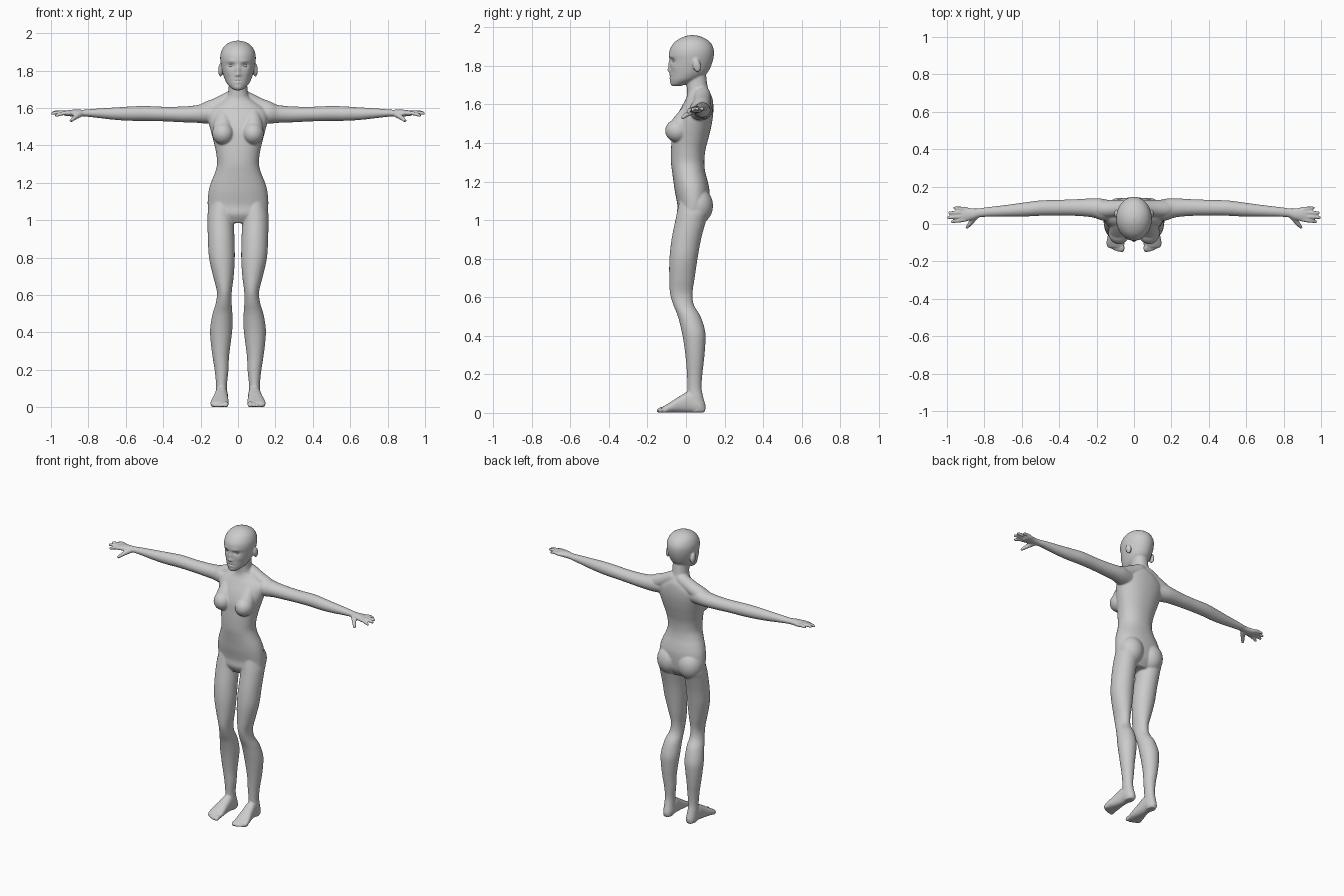
import bpy, bmesh
from math import sin, cos, pi, exp
from mathutils import Vector, Matrix

bm = bmesh.new()


def spline(a, b, c, d, t):
    return 0.5 * (2*b + (c - a)*t + (2*a - 5*b + 4*c - d)*t*t + (3*b - a - 3*c + d)*t**3)


def loft(rings, n=32, steps=4, power=1.0):
    """Skin smooth-interpolated elliptical rings, each (centre, axis_u, axis_v)."""
    rows, last = [], len(rings) - 1
    for i in range(last):
        q = [rings[max(0, min(last, i + k))] for k in (-1, 0, 1, 2)]
        for s in range(steps):
            rows.append([spline(*[Vector(r[j]) for r in q], s / steps) for j in range(3)])
    rows.append([Vector(v) for v in rings[-1]])

    def bend(v):
        return abs(v) ** power * (1 if v >= 0 else -1)
    grid = [[bm.verts.new(c + u * bend(cos(2*pi*k/n)) + v * bend(sin(2*pi*k/n)))
             for k in range(n)] for c, u, v in rows]
    for a, b in zip(grid, grid[1:]):
        for k in range(n):
            bm.faces.new((a[k], a[(k+1) % n], b[(k+1) % n], b[k]))
    bm.faces.new(grid[0][::-1])
    bm.faces.new(grid[-1])
    return [v for row in grid for v in row]


def zring(z, x0, x1, y0, y1):
    return ((x0+x1)/2, (y0+y1)/2, z), ((x1-x0)/2, 0, 0), (0, (y1-y0)/2, 0)


def capsule(points, radii):
    pts = [Vector(p) for p in points]
    d0, d1 = (pts[1]-pts[0]).normalized(), (pts[-1]-pts[-2]).normalized()
    r0, r1 = radii[0], radii[-1]
    row = [(pts[0]-d0*r0, .1*r0), (pts[0]-d0*r0*.7, .7*r0)] + list(zip(pts, radii)) \
        + [(pts[-1]+d1*r1*.7, .7*r1), (pts[-1]+d1*r1, .1*r1)]
    d = (pts[-1]-pts[0]).normalized()
    u = d.orthogonal().normalized()
    v = d.cross(u)
    loft([(p, u*r, v*r) for p, r in row], n=20, steps=3)


def ball(c, r, tilt=0):
    m = Matrix.Translation(c) @ Matrix.Rotation(tilt, 4, 'X') @ Matrix.Diagonal((*r, 1))
    bmesh.ops.create_uvsphere(bm, u_segments=32, v_segments=20, radius=1, matrix=m)


# torso and neck: z, half width, front, back
torso = [(.985, .08, -.02, .08), (1.03, .15, -.045, .11), (1.08, .162, -.045, .12),
         (1.15, .158, -.058, .122), (1.2, .145, -.065, .113), (1.25, .125, -.072, .1),
         (1.3, .112, -.078, .095), (1.36, .117, -.078, .1), (1.42, .13, -.074, .115),
         (1.48, .146, -.068, .13), (1.54, .16, -.048, .14), (1.59, .155, -.022, .142),
         (1.63, .1, .0, .138), (1.655, .066, .006, .127), (1.68, .053, .005, .115),
         (1.73, .049, .002, .107), (1.79, .048, .01, .1)]
loft([zring(z, -w, w, f, b) for z, w, f, b in torso], n=48, power=.92)

# head: z, half width, front, back
head = [(1.695, .018, -.07, -.03), (1.705, .034, -.078, .0), (1.725, .055, -.081, .055),
        (1.745, .067, -.082, .09), (1.77, .077, -.082, .115), (1.8, .085, -.083, .13),
        (1.83, .091, -.085, .14), (1.86, .095, -.088, .145), (1.89, .093, -.082, .143),
        (1.92, .081, -.062, .128), (1.94, .063, -.036, .104), (1.954, .038, -.005, .073),
        (1.96, .008, .022, .042)]
skull = loft([zring(z, -w, w, f, b) for z, w, f, b in head], n=96, steps=8)

# face features as soft bumps: x, z, x spread, z spread, push along y
bumps = [(0, 1.803, .010, .022, -.011), (0, 1.778, .012, .010, -.013), (.013, 1.774, .006, .007, -.005),
         (.036, 1.85, .024, .008, -.004), (.036, 1.828, .018, .011, .012),
         (0, 1.753, .020, .005, -.006), (0, 1.737, .017, .005, -.007), (0, 1.745, .026, .003, .005),
         (0, 1.713, .018, .012, -.003), (.055, 1.79, .018, .018, -.004)]
for v in skull:
    if v.co.y < 0:
        x, z = v.co.x, v.co.z
        v.co.y += sum(a * exp(-((abs(x) - bx)/sx)**2 - ((z - bz)/sz)**2)
                      for bx, bz, sx, sz, a in bumps)

leg = [(1.12, .03, .14, -.03, .1), (1.05, .02, .16, -.045, .122), (1.0, .022, .163, -.055, .105),
       (.9, .019, .161, -.075, .078), (.8, .017, .155, -.086, .06), (.7, .023, .133, -.087, .045),
       (.62, .033, .113, -.083, .034), (.56, .034, .118, -.066, .041), (.5, .03, .136, -.042, .076),
       (.42, .03, .149, -.022, .1), (.35, .038, .146, -.01, .1), (.27, .048, .136, 0, .093),
       (.2, .051, .125, .005, .085), (.13, .058, .118, .008, .081), (.08, .057, .119, .008, .09),
       (.03, .054, .118, .015, .103), (.003, .062, .112, .025, .094)]
# foot: y, centre x, half width, height
foot = [(.095, .086, .02, .03), (.07, .087, .031, .07), (.02, .088, .034, .11), (-.03, .092, .039, .087),
        (-.07, .096, .046, .062), (-.105, .099, .049, .04), (-.125, .098, .042, .028)]
# arm: x, centre z, half height, centre y, half depth
arm = [(.1, 1.57, .05, .07, .05), (.17, 1.572, .055, .077, .058), (.22, 1.568, .047, .086, .051),
       (.3, 1.566, .042, .088, .045), (.4, 1.568, .039, .087, .042), (.5, 1.571, .04, .085, .041),
       (.58, 1.57, .038, .078, .038), (.66, 1.57, .033, .072, .033), (.74, 1.572, .026, .067, .028),
       (.8, 1.573, .02, .063, .025), (.83, 1.573, .018, .059, .024), (.86, 1.573, .019, .053, .03),
       (.9, 1.573, .017, .052, .037), (.925, 1.572, .013, .053, .036), (.935, 1.572, .006, .053, .03)]
# fingers: base y, tip x, tip y, tip z
fingers = [(.024, .972, .012, 1.56), (.043, .992, .034, 1.572), (.062, .986, .06, 1.577), (.08, .958, .086, 1.575)]
# toes: x, tip y, radius
toes = [(.064, -.139, .0135), (.085, -.138, .011), (.103, -.132, .0105), (.12, -.123, .0105), (.135, -.111, .01)]

for s in (1, -1):
    # legs and feet
    loft([zring(z, s*a, s*b, f, k) for z, a, b, f, k in leg])
    loft([((s*x, y, h/2 + .001), (s*w, 0, 0), (0, 0, h/2)) for y, x, w, h in foot], power=.85)
    for x, y, r in toes:
        capsule([(s*(x*.8 + .02), -.08, .02), (s*x, y + .012, r + .004), (s*x, y, r)], [r, r, r])
    # arms and hands
    loft([((s*x, y, z), (0, s*w, 0), (0, 0, h)) for x, z, h, y, w in arm])
    for by, tx, ty, tz in fingers:
        mid = (s*(.9*.45 + tx*.55), by*.45 + ty*.55, (1.573 + tz)/2 + .004)
        capsule([(s*.9, by, 1.573), mid, (s*tx, ty, tz)], [.0115, .0105, .0085])
    capsule([(s*.845, .042, 1.567), (s*.872, .008, 1.55), (s*.892, -.017, 1.533)], [.016, .013, .009])
    # shoulders, chest, buttocks, ears
    capsule([(s*.03, .085, 1.652), (s*.1, .083, 1.615), (s*.17, .08, 1.585)], [.043, .045, .046])
    ball((s*.08, -.044, 1.464), (.058, .064, .06))
    capsule([(s*.08, .01, 1.55), (s*.08, -.035, 1.475)], [.045, .056])
    ball((s*.077, .06, 1.075), (.082, .08, .095))
    ball((s*.093, .056, 1.803), (.013, .021, .036), .2)

bmesh.ops.recalc_face_normals(bm, faces=bm.faces[:])


def finish(name):
    me = bpy.data.meshes.new(name)
    bm.to_mesh(me)
    bm.clear()
    for p in me.polygons:
        p.use_smooth = True
    ob = bpy.data.objects.new(name, me)
    bpy.context.collection.objects.link(ob)
    return ob


# fuse all the forms into one skin
body = finish("body")
fuse = body.modifiers.new("fuse", 'REMESH')
fuse.mode = 'VOXEL'
fuse.voxel_size = .005
fuse.use_smooth_shade = True
relax = body.modifiers.new("relax", 'SMOOTH')
relax.factor = .5
relax.iterations = 5

for s, side in ((1, "left"), (-1, "right")):
    ball((s*.036, -.056, 1.827), (.014, .014, .011))
    finish(side + "_eye")
bm.free()
